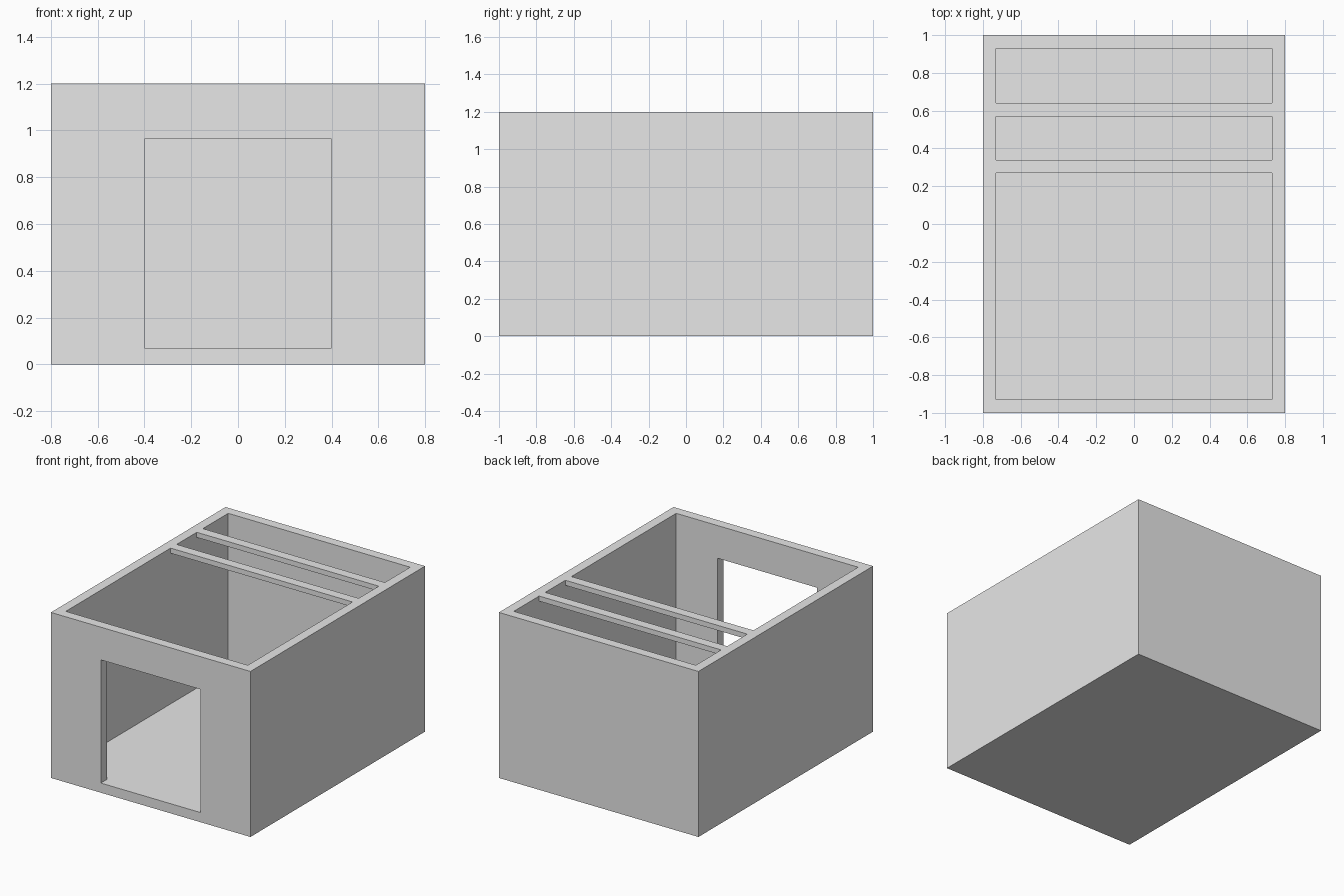
import bpy

if "Cube" in bpy.data.objects:
    bpy.data.objects.remove(bpy.data.objects["Cube"])

W, D, H, T = 0.8, 1.0, 1.2, 0.07   # half width, half depth, height, wall thickness
DOOR, LINTEL_Z = 0.4, 0.963         # half door width, underside of lintel
BEAM_H = 0.037

grey = bpy.data.materials.new("light_grey")
grey.diffuse_color = (0.8, 0.8, 0.8, 1)
grey.use_nodes = True
grey.node_tree.nodes["Principled BSDF"].inputs["Base Color"].default_value = grey.diffuse_color


def prism(name, outline, z0, z1):
    """Extrude a counter-clockwise plan outline from z0 to z1."""
    n = len(outline)
    verts = [(x, y, z) for z in (z0, z1) for x, y in outline]
    faces = [tuple(reversed(range(n))), tuple(range(n, 2 * n))]
    faces += [(i, (i + 1) % n, (i + 1) % n + n, i + n) for i in range(n)]
    mesh = bpy.data.meshes.new(name)
    mesh.from_pydata(verts, [], faces)
    mesh.materials.append(grey)
    obj = bpy.data.objects.new(name, mesh)
    bpy.context.collection.objects.link(obj)
    return obj


def box(name, x0, x1, y0, y1, z0, z1):
    return prism(name, [(x0, y0), (x1, y0), (x1, y1), (x0, y1)], z0, z1)


# Floor slab and full-width back wall
box("floor", -W, W, -D, D, 0, T)
box("back_wall", -W, W, D - T, D, T, H)

# L-shaped side walls that return along the front to the doorway
right = [(DOOR, -D), (W, -D), (W, D - T), (W - T, D - T), (W - T, -D + T), (DOOR, -D + T)]
prism("right_wall", right, T, H)
prism("left_wall", [(-x, y) for x, y in reversed(right)], T, H)

# Lintel over the doorway
box("door_lintel", -DOOR, DOOR, -D, -D + T, LINTEL_Z, H)

# Two roof beams flush with the wall tops
for name, y in (("front_roof_beam", 0.27), ("back_roof_beam", 0.57)):
    box(name, -W + T, W - T, y, y + T, H - BEAM_H, H)
